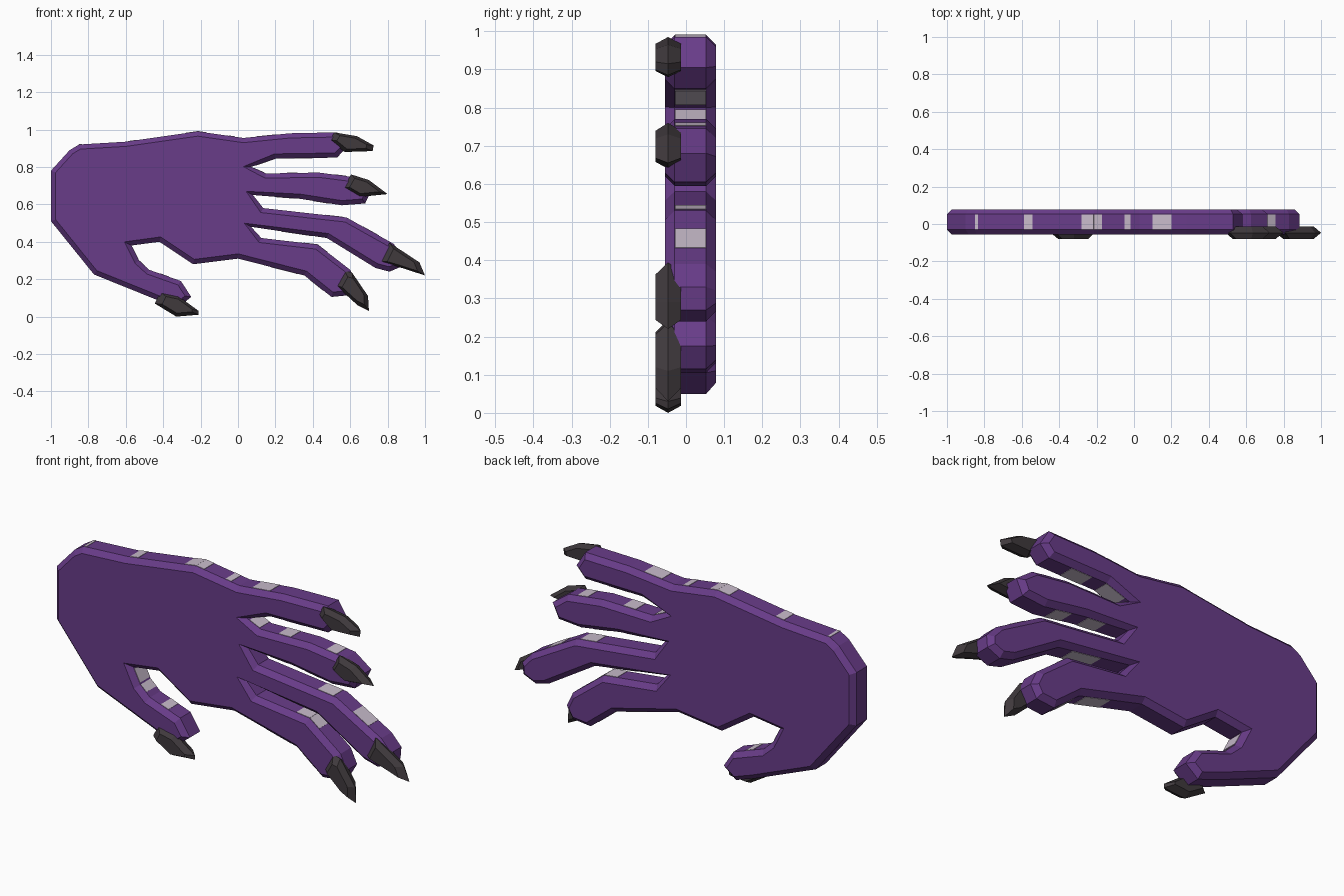
import bpy
import bmesh
from mathutils import Vector

if "Cube" in bpy.data.objects:
    bpy.data.objects.remove(bpy.data.objects["Cube"])


def material(name, rgb):
    m = bpy.data.materials.new(name)
    m.diffuse_color = (*rgb, 1)
    m.use_nodes = True
    m.node_tree.nodes["Principled BSDF"].inputs["Base Color"].default_value = m.diffuse_color
    return m


PURPLE = material("purple skin", (0.14, 0.045, 0.25))
DARK = material("dark claw", (0.05, 0.041, 0.046))
PALE = material("pale lavender", (0.58, 0.50, 0.60))


def add_object(name, bm, mat):
    bmesh.ops.recalc_face_normals(bm, faces=bm.faces)
    mesh = bpy.data.meshes.new(name)
    bm.to_mesh(mesh)
    bm.free()
    mesh.materials.append(mat)
    ob = bpy.data.objects.new(name, mesh)
    bpy.context.collection.objects.link(ob)
    return ob


def loft(name, rings, mat):
    """Join outlines given as (y, points) into one closed solid."""
    bm = bmesh.new()
    loops = [[bm.verts.new((p[0], y, p[1])) for p in pts] for y, pts in rings]
    n = len(loops[0])
    for a, b in zip(loops, loops[1:]):
        for i in range(n):
            j = (i + 1) % n
            bm.faces.new((a[i], a[j], b[j], b[i]))
    bm.faces.new(loops[0])
    bm.faces.new(loops[-1])
    return add_object(name, bm, mat)


def inset(pts, d):
    """Mitred inset of a clockwise outline."""
    out = []
    for i, p in enumerate(pts):
        p, q, r = Vector(pts[i - 1]), Vector(p), Vector(pts[(i + 1) % len(pts)])
        e, f = (q - p).normalized(), (r - q).normalized()
        m = (Vector((e.y, -e.x)) + Vector((f.y, -f.x))).normalized()
        out.append(q + m * d / max(m.dot(Vector((e.y, -e.x))), 0.6))
    return out


def shrink(pts, k):
    c = sum((Vector(p) for p in pts), Vector((0, 0))) / len(pts)
    return [c + (Vector(p) - c) * k for p in pts]


# Hand outline, clockwise from the wrist, one list per section
wrist = [(-1.0, .78), (-.90, .89), (-.85, .92), (-.60, .935), (-.215, .99), (.03, .955)]
finger_1 = [(.28, .98), (.53, .985), (.58, .905), (.53, .85), (.20, .845), (.07, .80)]
finger_2 = [(.15, .765), (.43, .77), (.625, .745), (.715, .68), (.68, .605),
            (.555, .595), (.33, .63), (.08, .65)]
finger_3 = [(.135, .58), (.58, .53), (.83, .39), (.885, .33), (.88, .27),
            (.81, .24), (.735, .26), (.475, .42), (.07, .48)]
finger_4 = [(.125, .42), (.425, .385), (.60, .25), (.635, .175), (.60, .115),
            (.50, .105), (.355, .22)]
palm_edge = [(0, .31), (-.24, .28), (-.42, .40), (-.57, .38)]
thumb = [(-.53, .30), (-.475, .25), (-.305, .19), (-.25, .105), (-.32, .05),
         (-.435, .09), (-.77, .225), (-1.0, .51)]
outline = wrist + finger_1 + finger_2 + finger_3 + finger_4 + palm_edge + thumb

inner = inset(outline, 0.025)
loft("hand", [(-.055, inner), (-.03, outline), (.053, outline), (.078, inner)], PURPLE)

# Claws on the finger tips
claws = {
    "finger_1_claw": [(.49, .945), (.515, .985), (.635, .965), (.725, .915), (.72, .885), (.57, .88)],
    "finger_2_claw": [(.565, .69), (.605, .76), (.70, .73), (.80, .655), (.65, .64)],
    "finger_3_claw": [(.76, .295), (.81, .395), (.97, .29), (1.0, .22), (.845, .27)],
    "finger_4_claw": [(.525, .165), (.57, .245), (.61, .235), (.695, .11), (.70, .03), (.64, .06)],
    "thumb_claw": [(-.445, .07), (-.415, .13), (-.32, .11), (-.21, .03), (-.21, .01), (-.33, 0)],
}
for name, pts in claws.items():
    small = shrink(pts, 0.68)
    loft(name, [(-.08, small), (-.047, pts), (-.013, small)], DARK)

# Pale patches on the side walls: outline edge, start and end along it
patches = [(2, 0, .06), (3, .03, .15), (3, .83, 1), (4, 0, .18), (4, .67, .8), (5, .28, .68),
           (9, .4, .75), (10, 0, .8), (11, .2, .9), (12, .35, .6), (13, .45, .75),
           (17, .3, .7), (18, .1, .5), (20, .75, .95), (21, .35, .7), (27, .2, .6),
           (29, .75, 1), (30, 0, .3), (34, .3, .8), (35, .1, .5),
           (39, .1, .9), (40, 0, .6), (41, .35, .6)]
for i, s, t in patches:
    a, b = Vector(outline[i]), Vector(outline[(i + 1) % len(outline)])
    d = (b - a).normalized()
    out = Vector((-d.y, d.x)) * 0.002
    p, q = a.lerp(b, s), a.lerp(b, t)
    quad = [p + out, q + out, q - out, p - out]
    loft("side_patch", [(-.029, quad), (.052, quad)], PALE)
